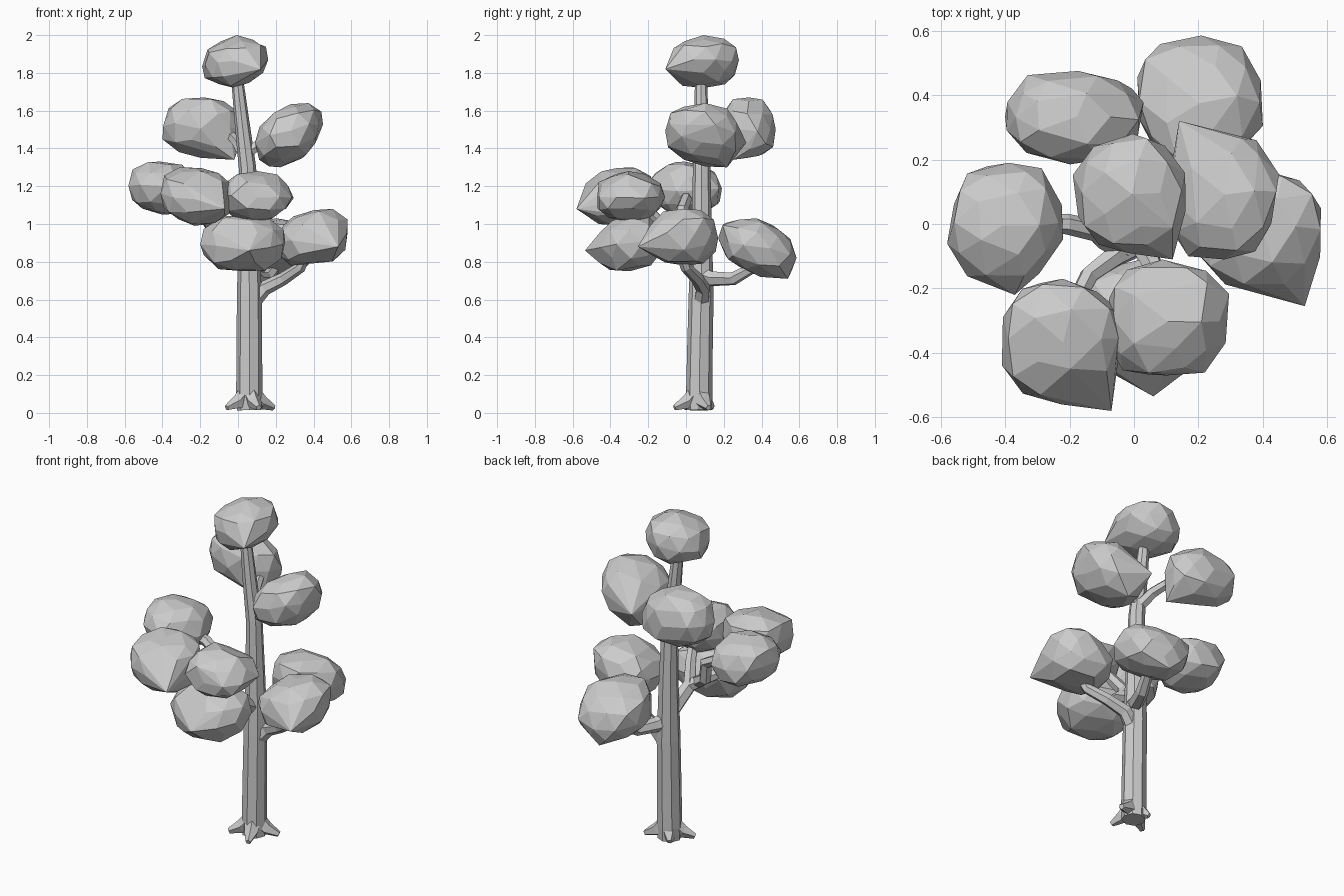
import bpy, bmesh, random
from math import sin, cos, tau
from mathutils import Vector

if "Cube" in bpy.data.objects:
    bpy.data.objects.remove(bpy.data.objects["Cube"])


def finish(bm, name):
    bmesh.ops.recalc_face_normals(bm, faces=bm.faces)
    mesh = bpy.data.meshes.new(name)
    bm.to_mesh(mesh)
    bm.free()
    obj = bpy.data.objects.new(name, mesh)
    bpy.context.collection.objects.link(obj)
    return obj


def tube(name, path, sides=6):
    """Faceted tapering limb; path is a list of (x, y, z, radius)."""
    bm = bmesh.new()
    pts = [Vector(p[:3]) for p in path]
    rings = []
    side = None
    for i, p in enumerate(pts):
        t = (pts[min(i + 1, len(pts) - 1)] - pts[max(i - 1, 0)]).normalized()
        if side is None:
            side = Vector((1, 0, 0)) if abs(t.x) < 0.7 else Vector((0, 1, 0))
        side = (side - t * side.dot(t)).normalized()
        up = t.cross(side)
        r = path[i][3]
        rings.append([bm.verts.new(p + (side * cos(tau * k / sides) + up * sin(tau * k / sides)) * r)
                      for k in range(sides)])
    for a, b in zip(rings, rings[1:]):
        for k in range(sides):
            bm.faces.new((a[k], a[(k + 1) % sides], b[(k + 1) % sides], b[k]))
    bm.faces.new(rings[0])
    bm.faces.new(rings[-1])
    return finish(bm, name)


def foliage(name, xr, yr, zr, shear_x, shear_y, corner, seed):
    """Faceted leaf clump: jittered ball fitted to its extents, plus one corner point."""
    rng = random.Random(seed)
    ball = bmesh.new()
    bmesh.ops.create_icosphere(ball, subdivisions=2, radius=1)
    pts = []
    for v in ball.verts:
        d = Vector([(abs(c) ** 0.9) * (1 if c > 0 else -1) for c in v.co])
        d += Vector([rng.uniform(-0.07, 0.07) for _ in range(3)])
        d.z += shear_x * d.x + shear_y * d.y
        pts.append(d)
    ball.free()
    for axis, (lo, hi) in enumerate((xr, yr, zr)):
        a = min(p[axis] for p in pts)
        b = max(p[axis] for p in pts)
        for p in pts:
            p[axis] = lo + (p[axis] - a) / (b - a) * (hi - lo)
    if corner:
        pts.append(Vector(corner))
    bm = bmesh.new()
    for p in pts:
        bm.verts.new(p)
    bmesh.ops.convex_hull(bm, input=bm.verts)
    bmesh.ops.delete(bm, geom=[v for v in bm.verts if not v.link_faces], context='VERTS')
    bmesh.ops.dissolve_limit(bm, angle_limit=0.14, verts=bm.verts, edges=bm.edges)
    return finish(bm, name)


# Trunk
tube("trunk", [(.062, .07, .015, .066), (.06, .07, .09, .07), (.06, .073, .3, .068),
               (.06, .08, .62, .066), (.058, .083, .95, .055), (.05, .083, 1.3, .046),
               (.02, .08, 1.55, .039), (-.01, .08, 1.82, .03)], 8)

# Roots
for i, (x, y) in enumerate([(-.06, 0), (.19, .12), (.11, -.06), (.01, .14)]):
    mx, my = (x + .06) / 2, (y + .07) / 2
    tube(f"root_{i + 1}", [(.06, .07, .12, .05), (mx, my, .055, .04), (x, y, .027, .016)], 5)

# Branches
branches = {
    "low_right": [(.07, .08, .58, .045), (.14, .09, .66, .04), (.24, .06, .71, .034), (.33, .0, .77, .03),
                  (.38, -.04, .88, .025)],
    "low_back": [(.06, .06, .74, .045), (.1, .14, .71, .042), (.15, .25, .71, .036), (.19, .34, .76, .03),
                 (.2, .38, .85, .026)],
    "low_front": [(.06, .07, .78, .04), (.05, -.05, .85, .034), (.03, -.2, .88, .026)],
    "middle_main": [(.05, .06, .78, .045), (.02, -.06, .89, .042), (-.06, -.1, .94, .036),
                    (-.14, -.16, .98, .03), (-.2, -.28, 1.06, .026)],
    "middle_left": [(-.03, -.08, .92, .038), (-.1, -.04, .97, .036), (-.12, -.02, 1.08, .034),
                    (-.21, 0, 1.13, .032), (-.32, 0, 1.16, .026)],
    "middle_front": [(.02, -.06, .9, .036), (.06, -.13, 1.0, .032), (.1, -.22, 1.1, .026)],
    "upper_left": [(.04, .09, 1.36, .035), (0, .16, 1.43, .032), (-.04, .27, 1.47, .026)],
    "upper_right": [(.04, .08, 1.37, .033), (.11, .09, 1.42, .03), (.2, .1, 1.46, .024)],
}
for label, path in branches.items():
    tube("branch_" + label, path)

# Leaf clumps: x, y, z extents, tilt along x and y, protruding corner
clumps = {
    "top": ((-.19, .16), (-.09, .28), (1.72, 2.0), .15, 0, (.12, -.11, 1.82)),
    "upper_left": ((-.40, .03), (.185, .475), (1.35, 1.67), -.12, 0, (-.02, .25, 1.34)),
    "upper_right": ((.09, .45), (-.11, .29), (1.30, 1.64), .35, -.15, (.14, .32, 1.43)),
    "low_back": ((.01, .40), (.17, .585), (.72, 1.03), 0, -.3, (.2, .54, .71)),
    "middle_left": ((-.58, -.22), (-.17, .19), (1.05, 1.33), -.12, 0, (-.37, -.22, 1.2)),
    "middle_front_left": ((-.41, -.03), (-.56, -.17), (.99, 1.30), -.1, .15, (-.07, -.58, 1.08)),
    "middle_front": ((-.085, .295), (-.47, -.11), (1.01, 1.28), 0, 0, None),
    "low_front": ((-.20, .25), (-.48, -.11), (.75, 1.05), 0, .15, (.06, -.535, .86)),
    "low_right": ((.2, .58), (-.21, .17), (.78, 1.08), .18, .05, (.53, -.255, .88)),
}
for i, (label, spec) in enumerate(clumps.items()):
    foliage("leaves_" + label, *spec, seed=i + 3)
